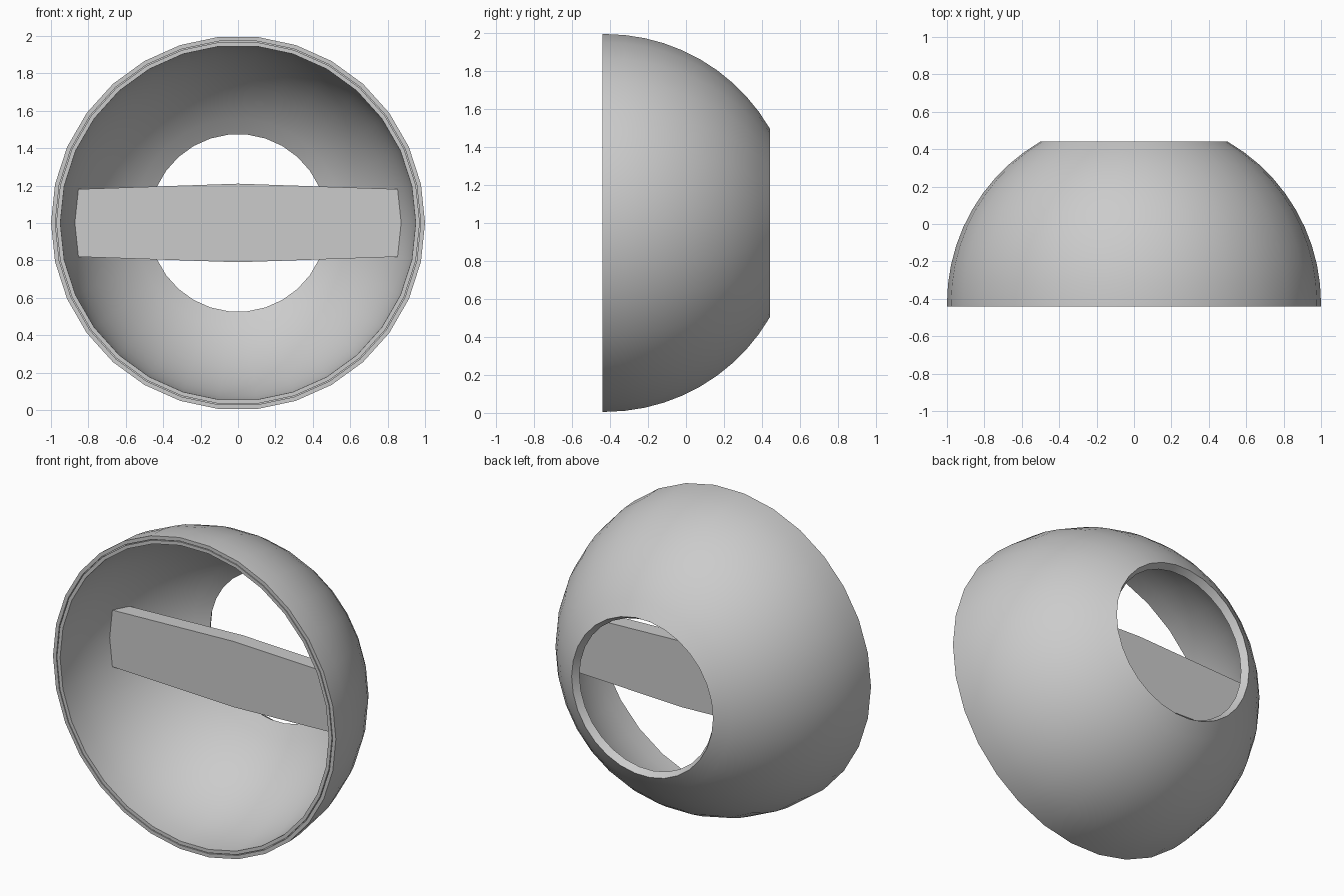
import bpy, bmesh
from math import sin, cos, pi, radians
from mathutils import Matrix, Vector

cube = bpy.data.objects.get("Cube")
if cube:
    bpy.data.objects.remove(cube)

SEGMENTS = 30
ARC_STEPS = 10
CENTER_Y = -0.425     # centre of the dome
FRONT_Y = -0.44       # open rim plane

grey = bpy.data.materials.new("plain_grey")
grey.use_nodes = True
grey.diffuse_color = (0.6, 0.6, 0.6, 1)
grey.node_tree.nodes["Principled BSDF"].inputs["Base Color"].default_value = (0.6, 0.6, 0.6, 1)


def finish(name, bm):
    bmesh.ops.recalc_face_normals(bm, faces=bm.faces)
    mesh = bpy.data.meshes.new(name)
    bm.to_mesh(mesh)
    bm.free()
    mesh.materials.append(grey)
    obj = bpy.data.objects.new(name, mesh)
    bpy.context.collection.objects.link(obj)
    return obj


def arc(radius):
    """Dome profile from the open rim to the small hole, as (radius, y)."""
    angles = [radians(60) * i / ARC_STEPS for i in range(ARC_STEPS + 1)]
    return [(radius * cos(a), CENTER_Y + radius * sin(a)) for a in angles]


# Hollow dome: closed wall profile turned about the front-back axis,
# with a fine groove running round the front rim
groove = [(0.977, FRONT_Y), (0.977, FRONT_Y + 0.01),
          (0.972, FRONT_Y + 0.01), (0.972, FRONT_Y)]
profile = ([(1.0, FRONT_Y)] + arc(1.0) + arc(0.95)[::-1]
           + [(0.95, FRONT_Y)] + groove[::-1])
bm = bmesh.new()
rings = []
for s in range(SEGMENTS):
    t = 2 * pi * s / SEGMENTS
    rings.append([bm.verts.new((r * cos(t), y, 1 + r * sin(t))) for r, y in profile])
for s in range(SEGMENTS):
    a, b = rings[s], rings[(s + 1) % SEGMENTS]
    for i in range(len(profile)):
        j = (i + 1) % len(profile)
        bm.faces.new((a[i], a[j], b[j], b[i]))
dome = finish("dome_shell", bm)
bpy.context.view_layer.objects.active = dome
dome.select_set(True)
bpy.ops.object.shade_smooth_by_angle(angle=radians(30))
dome.select_set(False)

# Crossbar: slightly tapered toward both ends, which sink into the wall
bm = bmesh.new()
sections = []
for side in (-1, 0, 1):
    half = 0.18 if side else 0.21
    sections.append([bm.verts.new((side * x, y, 1 + z * half)) for x, y, z in
                     ((0.88, -0.05, -1), (0.88, -0.05, 1), (0.83, 0.05, 1), (0.83, 0.05, -1))])
for a, b in zip(sections, sections[1:]):
    for i in range(4):
        j = (i + 1) % 4
        bm.faces.new((a[i], a[j], b[j], b[i]))
bm.faces.new(sections[0])
bm.faces.new(sections[-1])
finish("crossbar", bm)
